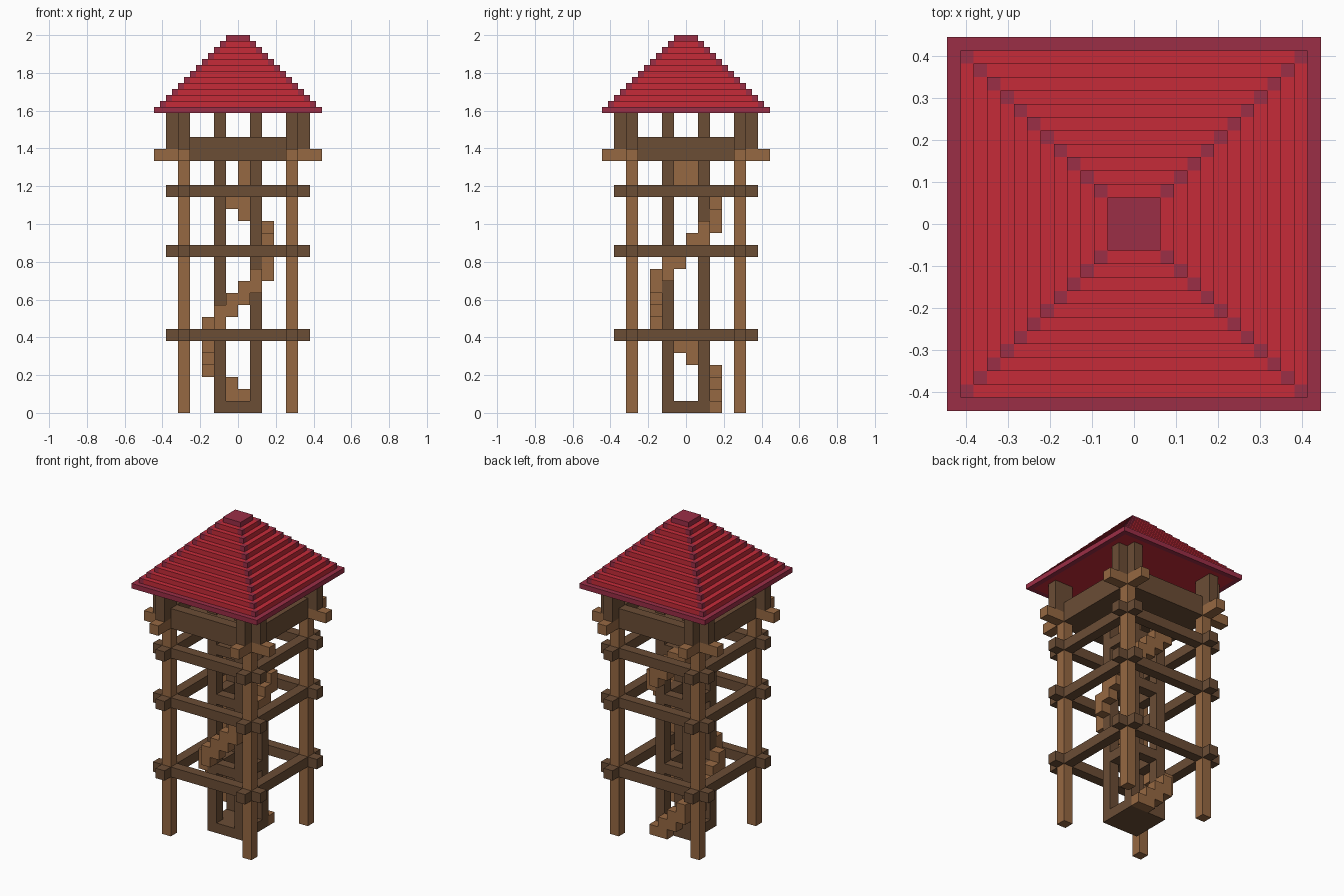
import bpy
import bmesh

if "Cube" in bpy.data.objects:
    bpy.data.objects.remove(bpy.data.objects["Cube"], do_unlink=True)

U = 2 / 63  # size of one block


def material(name, rgb):
    """Flat colour from 0-255 sRGB values."""
    lin = [((c / 255 + 0.055) / 1.055) ** 2.4 for c in rgb]
    m = bpy.data.materials.new(name)
    m.use_nodes = True
    m.diffuse_color = (*lin, 1)
    m.node_tree.nodes["Principled BSDF"].inputs["Base Color"].default_value = (*lin, 1)
    return m


LIGHT = material("light wood", (150, 104, 66))
DARK = material("dark wood", (107, 77, 53))
RED = material("red tiles", (198, 43, 57))
MAROON = material("maroon trim", (155, 46, 70))


def build(name, mat, boxes):
    """One object from boxes given as (x0, x1, y0, y1, z0, z1) in blocks."""
    bm = bmesh.new()
    for x0, x1, y0, y1, z0, z1 in boxes:
        verts = bmesh.ops.create_cube(bm, size=1)["verts"]
        for v in verts:
            v.co.x = (x1 if v.co.x > 0 else x0) * U
            v.co.y = (y1 if v.co.y > 0 else y0) * U
            v.co.z = (z1 if v.co.z > 0 else z0) * U
    mesh = bpy.data.meshes.new(name)
    bm.to_mesh(mesh)
    bm.free()
    mesh.materials.append(mat)
    obj = bpy.data.objects.new(name, mesh)
    bpy.context.scene.collection.objects.link(obj)


def span(a, b, s):
    return (a, b) if s > 0 else (-b, -a)


def four(x0, x1, y0, y1, z0, z1):
    """Mirror a box into all four corners."""
    return [(*span(x0, x1, sx), *span(y0, y1, sy), z0, z1)
            for sx in (-1, 1) for sy in (-1, 1)]


def frame(inner, outer, reach, z0, z1):
    """Four crossing beams whose ends stick out at the corners."""
    out = []
    for s in (-1, 1):
        a, b = span(inner, outer, s)
        out += [(-reach, reach, a, b, z0, z1), (a, b, -reach, reach, z0, z1)]
    return out


# Outer legs and the crossed brackets at their tops
build("corner_legs", LIGHT, four(8, 10, 8, 10, 0, 44))
build("leg_brackets", LIGHT, four(10, 14, 8, 10, 42, 44) + four(8, 10, 10, 14, 42, 44))

# Log frames around the legs
for i, z in enumerate((12, 26, 36)):
    build(f"brace_frame_{i + 1}", DARK, frame(8, 10, 12, z, z + 2))

# Central shaft with cross pieces
build("shaft_base", DARK, [(-4, 4, -4, 4, 0, 2)])
build("shaft_posts", DARK, four(2, 4, 2, 4, 2, 50))
for i, z in enumerate((12, 26, 36)):
    build(f"shaft_ties_{i + 1}", DARK, frame(2, 4, 4, z, z + 2))

# Staircase winding around the shaft: four steps per side
run = [(2, 4), (0, 4), (-2, 4), (-4, 4),
       (-6, 2), (-6, 0), (-6, -2), (-6, -4),
       (-4, -6), (-2, -6), (0, -6), (2, -6),
       (4, -4), (4, -2), (4, 0), (4, 2)]
steps = []
for i in range(19):
    x, y = run[i % 16]
    steps.append((x, x + 2, y, y + 2, max(0, 2 * i - 2), 2 * i + 2))
build("stair_steps", LIGHT, steps)
build("stair_landing", LIGHT, [(-4, -2, 4, 6, 36, 38)])
build("upper_steps", LIGHT, [(0, 2, -2, 2, 38, 42)])

# Lookout floor, parapet and notched corner posts
build("lookout_floor", DARK, [(-10, 10, -10, 10, 42, 44)])
build("parapet", DARK, frame(8, 10, 12, 44, 46))
build("lookout_posts", DARK, four(8, 12, 8, 10, 46, 50) + four(8, 10, 10, 12, 46, 50))

# Stepped roof: maroon eaves, red courses with maroon hip blocks, maroon cap
eaves = []
for s in (-1, 1):
    a, b = span(13, 14, s)
    eaves += [(-14, 14, a, b, 50, 51), (a, b, -13, 13, 50, 51)]
build("roof_eaves", MAROON, eaves)
build("roof_underside", RED, [(-13, 13, -13, 13, 50, 51)])
courses, hips = [], []
for k in range(1, 12):
    h, z = 14 - k, 50 + k
    courses += [(-h, h, 1 - h, h - 1, z, z + 1), (1 - h, h - 1, -h, h, z, z + 1)]
    hips += four(h - 1, h, h - 1, h, z, z + 1)
build("roof_courses", RED, courses)
build("roof_hips", MAROON, hips)
build("roof_cap", MAROON, [(-2, 2, -2, 2, 62, 63)])
